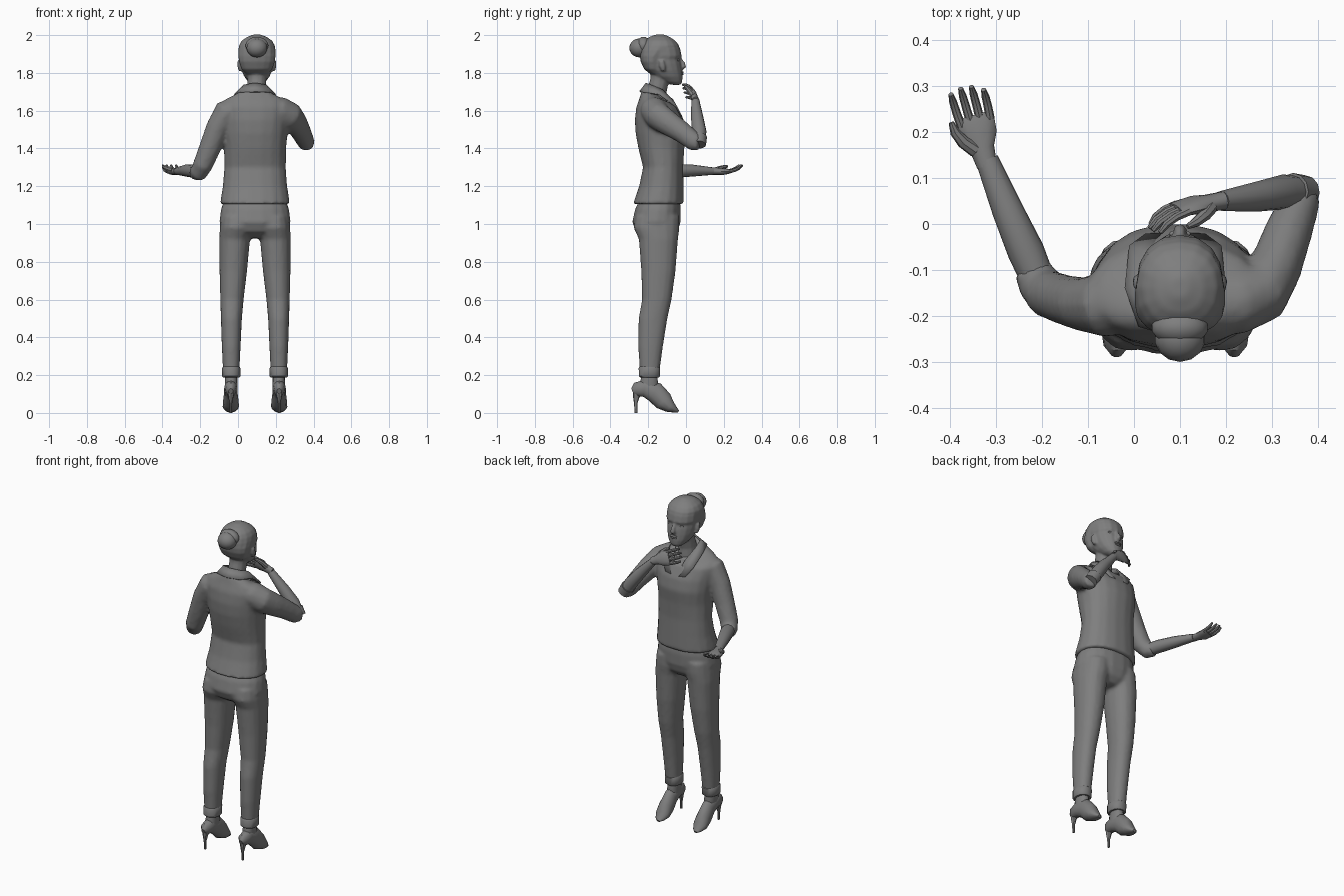
import bpy, bmesh, math
from mathutils import Vector as V

TAU = 2 * math.pi
grey = bpy.data.materials.new("dark_grey")
grey.diffuse_color = (.21, .21, .21, 1)


def power(c, e):
    return math.copysign(abs(c) ** e, c)


def flat_rings(cx, rows, n=16, e=0.9):
    """Horizontal rings from rows (z, half width, y back, y front[, front drop])."""
    out = []
    for z, hw, yb, yf, *drop in rows:
        d = drop[0] if drop else 0
        ring = []
        for i in range(n):
            a = TAU * i / n
            s = power(math.sin(a), e)
            ring.append(V((cx + hw * power(math.cos(a), e),
                           (yb + yf) / 2 + (yf - yb) / 2 * s,
                           z - d * (s + 1) / 2)))
        out.append(ring)
    return out


def tube_rings(pts, side=(0, 0, 1), n=12):
    """Rings along a path of (x, y, z, half size on side axis, other half size)."""
    ps = [V(p[:3]) for p in pts]
    out = []
    for i, p in enumerate(pts):
        t = (ps[min(i + 1, len(ps) - 1)] - ps[max(i - 1, 0)]).normalized()
        s = V(side)
        s = (s - t * s.dot(t)).normalized()
        u = t.cross(s)
        b = p[4] if len(p) > 4 else p[3]
        out.append([ps[i] + s * p[3] * math.cos(TAU * k / n) + u * b * math.sin(TAU * k / n)
                    for k in range(n)])
    return out


def finish(name, bm):
    bmesh.ops.recalc_face_normals(bm, faces=bm.faces)
    me = bpy.data.meshes.new(name)
    bm.to_mesh(me)
    bm.free()
    me.materials.append(grey)
    ob = bpy.data.objects.new(name, me)
    bpy.context.collection.objects.link(ob)
    bpy.ops.object.select_all(action='DESELECT')
    ob.select_set(True)
    bpy.context.view_layer.objects.active = ob
    bpy.ops.object.shade_smooth_by_angle(angle=math.radians(42))
    return ob


def make(name, *parts):
    """Skin each list of rings into a closed loft."""
    bm = bmesh.new()
    for rings in parts:
        vs = [[bm.verts.new(p) for p in r] for r in rings]
        n = len(vs[0])
        for a, b in zip(vs, vs[1:]):
            for k in range(n):
                bm.faces.new((a[k], a[(k + 1) % n], b[(k + 1) % n], b[k]))
        bm.faces.new(vs[0])
        bm.faces.new(vs[-1])
    return finish(name, bm)


def blend(ob, voxel, times):
    """Fuse overlapping lofts into one soft skin."""
    m = ob.modifiers.new("fuse", 'REMESH')
    m.mode, m.voxel_size, m.use_smooth_shade = 'VOXEL', voxel, True
    m = ob.modifiers.new("soften", 'SMOOTH')
    m.factor, m.iterations = .5, times


def ball(name, c, r):
    bm = bmesh.new()
    bmesh.ops.create_uvsphere(bm, u_segments=14, v_segments=10, radius=1)
    for v in bm.verts:
        v.co = V(c) + V((v.co.x * r[0], v.co.y * r[1], v.co.z * r[2]))
    return finish(name, bm)


def hand(name, wrist, d, u, thumb_sign, curl):
    """Palm, four fingers and thumb; d points along the hand, u out of the palm."""
    w, d = V(wrist), V(d).normalized()
    u = V(u)
    u = (u - d * u.dot(d)).normalized()
    s = d.cross(u) * thumb_sign

    def pt(a, b, c, *r):
        return (*(w + d * a + s * b + u * c), *r)
    parts = [tube_rings([pt(-.02, 0, 0, .022, .02), pt(.02, 0, 0, .027, .019),
                         pt(.05, 0, -.002, .041, .018), pt(.08, -.002, 0, .042, .014),
                         pt(.095, -.002, 0, .038, .009)], s)]
    for i in range(4):
        b = .030 - .0215 * i
        k = (.92, 1.0, .97, .8)[i]
        parts.append(tube_rings([pt(.078, b, 0, .010), pt(.078 + .035 * k, b * 1.08, curl * .2, .0092),
                                 pt(.078 + .062 * k, b * 1.1, curl * .55, .0085),
                                 pt(.078 + .08 * k, b * 1.1, curl, .0055)], s, 8))
    parts.append(tube_rings([pt(.02, .015, .005, .016), pt(.045, .036, .014, .014),
                             pt(.07, .047, .022, .011), pt(.092, .049, .028, .006)], s, 8))
    return make(name, *parts)


BX, HX = .09, .10   # centre of the body and of the head

# Shirt: body with the neckline dropping at the front, and two sleeves, fused
shirt = make("shirt", flat_rings(BX, [
    (1.105, .186, -.282, -.010), (1.2, .171, -.249, -.012), (1.3, .163, -.228, -.014),
    (1.4, .165, -.253, -.008), (1.48, .173, -.268, .002), (1.55, .18, -.272, -.010),
    (1.62, .19, -.264, -.043), (1.665, .172, -.247, -.068, .03),
    (1.70, .12, -.237, -.073, .06), (1.735, .068, -.22, -.075, .11)], 18),
    tube_rings([
        (.0, -.17, 1.61, .06), (-.06, -.175, 1.59, .072), (-.108, -.175, 1.51, .06, .062),
        (-.15, -.165, 1.40, .055, .058), (-.187, -.152, 1.31, .053), (-.21, -.125, 1.27, .048),
        (-.225, -.095, 1.27, .044)], (0, 1, 0)),
    tube_rings([
        (.13, -.17, 1.615, .06), (.225, -.168, 1.60, .074), (.275, -.15, 1.573, .074, .068),
        (.308, -.095, 1.535, .067, .058), (.335, -.02, 1.485, .057, .053),
        (.36, .045, 1.435, .051, .045), (.368, .072, 1.43, .044, .040)], (0, 0, 1)))
blend(shirt, .011, 4)
make("raised_sleeve_end", tube_rings([(.372, .068, 1.42, .038), (.345, .07, 1.462, .041)], (0, 1, 0)))

# Forearms and hands
make("lowered_forearm", tube_rings([
    (-.205, -.13, 1.275, .036), (-.235, -.06, 1.28, .036, .04), (-.275, .03, 1.283, .032, .034),
    (-.32, .14, 1.28, .02, .025)]))
hand("open_hand", (-.325, .145, 1.28), (-.27, .95, -.02), (0, 0, 1), -1, .035)
make("raised_forearm", tube_rings([
    (.36, .068, 1.435, .036), (.325, .07, 1.49, .038), (.27, .06, 1.56, .033),
    (.19, .05, 1.65, .022)], (0, 1, 0)))
hand("chin_hand", (.178, .048, 1.66), (-.90, -.17, .38), (-.1, -.95, -.2), 1, .035)

# Collar flaps, mirrored about the body centre
bm = bmesh.new()
inner = [(0, -.21, 1.745), (.058, -.185, 1.735), (.064, -.125, 1.71), (.04, -.07, 1.655), (.004, -.022, 1.56)]
outer = [(0, -.244, 1.70), (.078, -.222, 1.698), (.108, -.14, 1.685), (.10, -.05, 1.62), (.065, -.024, 1.57)]
for m in (1, -1):
    rows = [[bm.verts.new((BX + m * x, y, z)) for x, y, z in r] for r in (inner, outer)]
    for k in range(4):
        bm.faces.new((rows[0][k], rows[0][k + 1], rows[1][k + 1], rows[1][k]))
bmesh.ops.remove_doubles(bm, verts=bm.verts, dist=.0005)
collar = finish("collar", bm)
mod = collar.modifiers.new("thickness", 'SOLIDIFY')
mod.thickness, mod.offset = .008, 0

# Head: neck, face, hair volume, nose and ears, fused
parts = [
    tube_rings([(.095, -.155, 1.60, .058), (.098, -.155, 1.70, .052),
                (.10, -.14, 1.76, .05), (.10, -.13, 1.82, .055)], (1, 0, 0)),
    flat_rings(HX, [
        (1.737, .026, -.075, -.029), (1.752, .046, -.12, -.02), (1.78, .067, -.17, -.018),
        (1.815, .082, -.21, -.021), (1.85, .089, -.23, -.025), (1.872, .091, -.235, -.031),
        (1.89, .095, -.237, -.023), (1.93, .095, -.24, -.031), (1.96, .085, -.228, -.05),
        (1.985, .055, -.195, -.085)]),
    flat_rings(HX, [
        (1.795, .058, -.19, -.13), (1.82, .082, -.222, -.125), (1.86, .095, -.24, -.12),
        (1.89, .099, -.245, -.10), (1.92, .099, -.245, -.06), (1.945, .095, -.24, -.036),
        (1.97, .081, -.222, -.056), (1.99, .053, -.195, -.085), (2.003, .018, -.16, -.115)]),
    tube_rings([(HX, -.036, 1.882, .008), (HX, -.016, 1.85, .012), (HX, -.011, 1.834, .016, .013),
                (HX, -.026, 1.821, .013, .01)], (1, 0, 0), 8)]
for m in (-1, 1):
    parts.append(tube_rings([(HX + m * .086, -.118, 1.81, .012, .010), (HX + m * .093, -.125, 1.835, .016, .011),
                             (HX + m * .093, -.13, 1.865, .014, .010)], (0, 1, 0), 8))
blend(make("head", *parts), .006, 4)

# Two-lobed bun
ball("hair_bun", (HX, -.247, 1.932), (.056, .053, .05))
ball("hair_bun_roll", (HX, -.225, 1.945), (.062, .04, .046))

# Face details
ball("upper_lip", (HX, -.022, 1.803), (.024, .01, .006))
ball("lower_lip", (HX, -.022, 1.793), (.02, .01, .006))
for m, side in ((-1, "left"), (1, "right")):
    ball(side + "_eye", (HX + m * .036, -.045, 1.868), (.016, .01, .008))

# Trousers: seat and both legs, fused
leg_path = [(1.04, .092, .086, -.268, -.034), (.98, .096, .09, -.278, -.034),
            (.92, .108, .082, -.25, -.042), (.75, .115, .073, -.237, -.055),
            (.6, .122, .062, -.233, -.076), (.5, .125, .056, -.251, -.098),
            (.35, .126, .05, -.253, -.122), (.21, .126, .043, -.244, -.141)]
blend(make("trousers", flat_rings(BX, [
    (1.15, .155, -.235, -.035), (1.08, .18, -.270, -.026), (1.01, .19, -.286, -.028),
    (.96, .16, -.265, -.042), (.925, .06, -.21, -.075)], 18),
    *[[flat_rings(BX + m * off, [(z, hw, yb, yf)])[0] for z, off, hw, yb, yf in leg_path]
      for m in (-1, 1)]), .010, 4)

# Cuffs, ankles and heeled shoes
for m, side in ((-1, "left"), (1, "right")):
    def leg(name, off, rows, n=14):
        make(side + "_" + name, flat_rings(BX + m * off, rows, n))
    leg("cuff", .126, [(.188, .043, -.243, -.143), (.194, .048, -.25, -.137),
                       (.238, .048, -.252, -.135), (.245, .043, -.246, -.142)])
    leg("ankle", .126, [(.21, .032, -.235, -.155), (.15, .034, -.245, -.145), (.11, .03, -.25, -.15)])
    x = BX + m * .128
    # shoe sections run heel to toe: y, z low, z high, half width
    make(side + "_shoe", tube_rings([(x, y, (a + b) / 2, hw, (b - a) / 2) for y, a, b, hw in (
        (-.284, .10, .13, .012), (-.265, .085, .16, .028), (-.22, .085, .178, .035),
        (-.165, .055, .165, .035), (-.12, .012, .115, .041), (-.085, .0, .065, .043),
        (-.055, .0, .03, .028), (-.04, .0, .014, .01))], (1, 0, 0)))
    make(side + "_stiletto", flat_rings(x, [
        (0, .006, -.272, -.258), (.05, .007, -.275, -.257), (.085, .014, -.28, -.245),
        (.115, .022, -.282, -.225)], 8))
